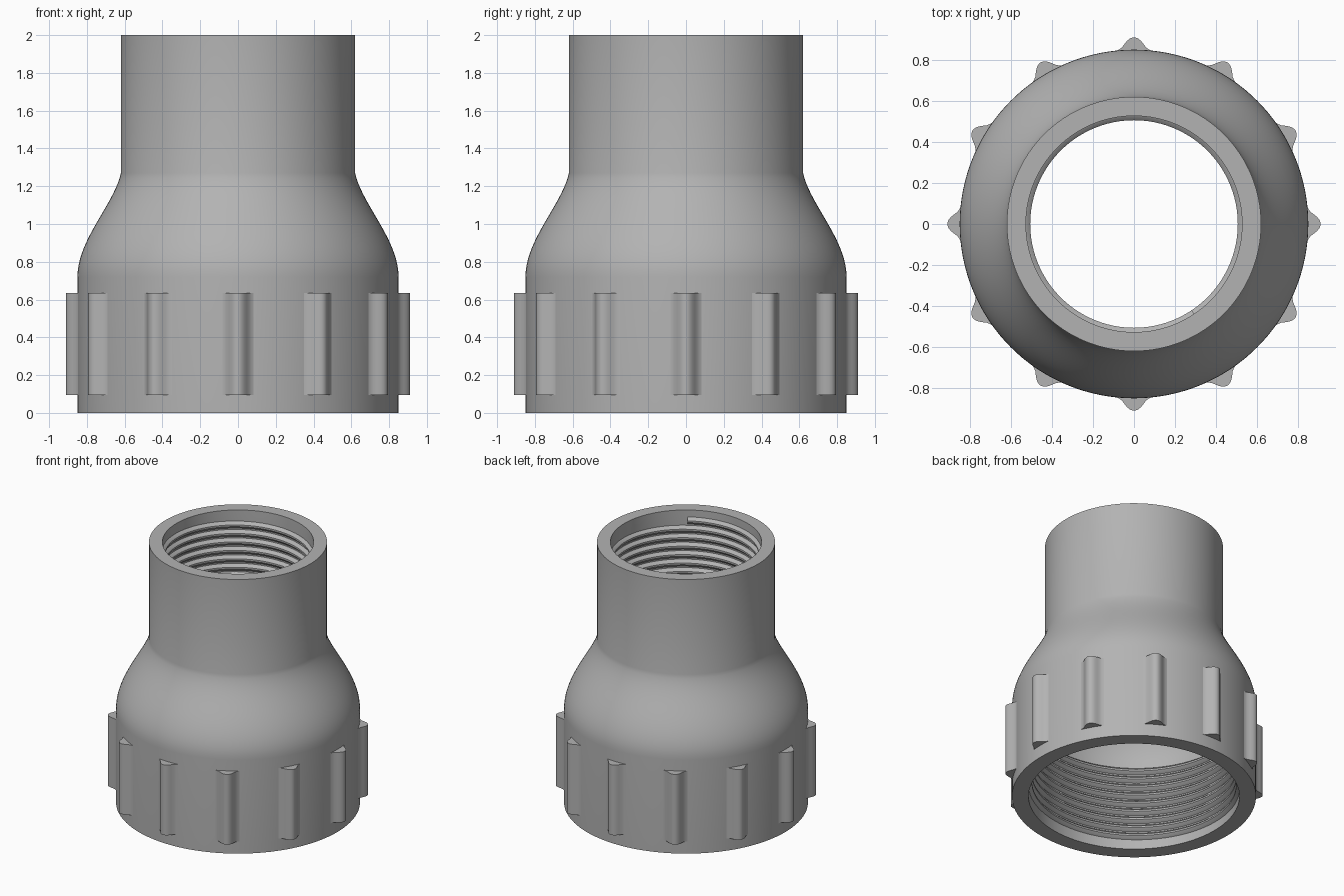
import bpy, bmesh, math

if "Cube" in bpy.data.objects:
    bpy.data.objects.remove(bpy.data.objects["Cube"])

grey = bpy.data.materials.new("matte grey plastic")
grey.use_nodes = True
grey.diffuse_color = (0.45, 0.45, 0.45, 1)
grey.node_tree.nodes["Principled BSDF"].inputs["Base Color"].default_value = grey.diffuse_color

SEG = 128
TURN = 2 * math.pi


def finish(name, bm, angle=30):
    bmesh.ops.recalc_face_normals(bm, faces=bm.faces)
    mesh = bpy.data.meshes.new(name)
    bm.to_mesh(mesh)
    bm.free()
    obj = bpy.data.objects.new(name, mesh)
    bpy.context.collection.objects.link(obj)
    mesh.materials.append(grey)
    bpy.ops.object.select_all(action='DESELECT')
    obj.select_set(True)
    bpy.context.view_layer.objects.active = obj
    bpy.ops.object.shade_smooth_by_angle(angle=math.radians(angle))
    return obj


def polar(r, a, z):
    return (r * math.cos(a), r * math.sin(a), z)


def bridge(bm, ring_a, ring_b):
    n = len(ring_a)
    for i in range(n):
        j = (i + 1) % n
        bm.faces.new((ring_a[i], ring_a[j], ring_b[j], ring_b[i]))


def shoulder(r0, z0, r1, z1, steps=18):
    # Bezier S-curve leaving the wide collar vertically and flaring into the neck
    pts = []
    dz = z1 - z0
    for i in range(steps + 1):
        t = i / steps
        b = ((1 - t) ** 3, 3 * t * (1 - t) ** 2, 3 * t * t * (1 - t), t ** 3)
        r = b[0] * r0 + b[1] * r0 + b[2] * (r1 + 0.035) + b[3] * r1
        z = b[0] * z0 + b[1] * (z0 + 0.36 * dz) + b[2] * (z1 - 0.30 * dz) + b[3] * z1
        pts.append((r, z))
    return pts


# Hollow body: outer wall going up, inner wall coming down
outer = [(0.85, 0)] + shoulder(0.85, 0.72, 0.62, 1.27) + [(0.62, 2)]
inner = [(0.527, 2)] + shoulder(0.735, 0.68, 0.527, 1.24)[::-1] + [(0.735, 0)]
profile = outer + inner
bm = bmesh.new()
rings = [[bm.verts.new(polar(r, TURN * k / SEG, z)) for r, z in profile] for k in range(SEG)]
for k in range(SEG):
    bridge(bm, rings[k], rings[(k + 1) % SEG])
finish("reducer_body", bm)


# Internal screw threads: a ridge section swept along a helix
def thread(name, bore, depth, z0, z1, pitch):
    bm = bmesh.new()
    section = [(bore + 0.008, -0.46), (bore, -0.42), (bore - depth, -0.1),
               (bore - depth, 0.1), (bore, 0.42), (bore + 0.008, 0.46)]
    per_turn = 96
    count = int((z1 - z0) / pitch * per_turn)
    prev = first = None
    for i in range(count + 1):
        z = z0 + pitch * i / per_turn
        ring = [bm.verts.new(polar(r, TURN * i / per_turn, z + pitch * d)) for r, d in section]
        if prev:
            bridge(bm, prev, ring)
        first = first or ring
        prev = ring
    bm.faces.new(first)
    bm.faces.new(prev)
    finish(name, bm)


thread("neck_thread", 0.527, 0.021, 1.28, 1.92, 0.065)
thread("collar_thread", 0.735, 0.024, 0.06, 0.64, 0.065)

# Twelve grip ribs with a bell-shaped section
half = [(0.085, 0.845), (0.072, 0.851), (0.058, 0.862), (0.046, 0.878),
        (0.034, 0.893), (0.022, 0.903), (0.011, 0.908)]
bell = [(0.08, 0.83)] + half + [(0, 0.91)] + [(-s, r) for s, r in half[::-1]] + [(-0.08, 0.83)]
for k in range(12):
    a = TURN * k / 12
    c, s = math.cos(a), math.sin(a)
    bm = bmesh.new()
    low, high = [[bm.verts.new((r * c - t * s, r * s + t * c, z)) for t, r in bell]
                 for z in (0.095, 0.635)]
    bridge(bm, low, high)
    bm.faces.new(low)
    bm.faces.new(high)
    finish(f"grip_rib_{k + 1}", bm, 35)
